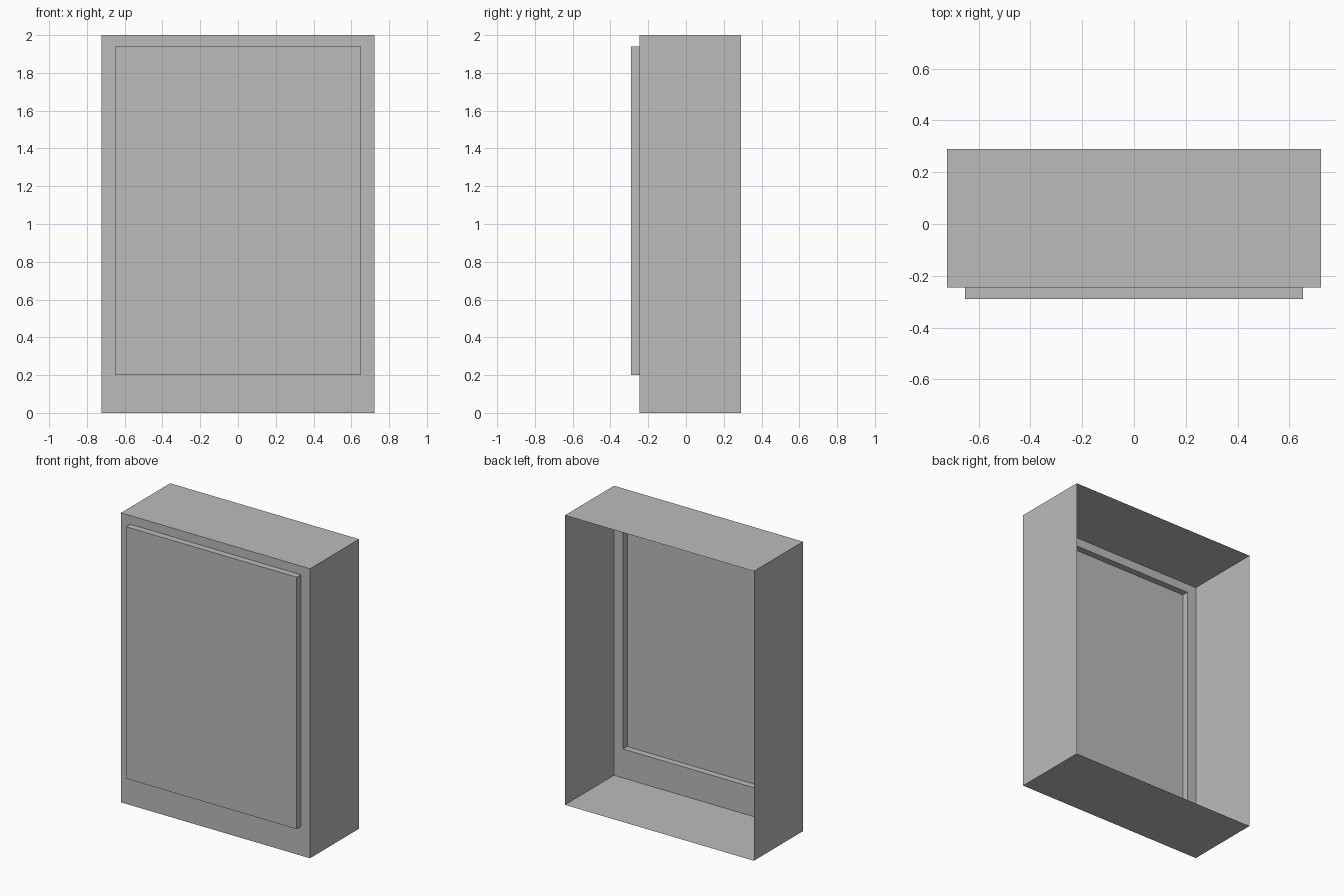
import bpy, bmesh

if "Cube" in bpy.data.objects:
    bpy.data.objects.remove(bpy.data.objects["Cube"])

W, D0, D1, H = 0.722, -0.245, 0.29, 2.0     # cabinet half width, front, back, height
PW, PY, PZ0, PZ1 = 0.652, -0.29, 0.20, 1.94  # raised door panel

grey = bpy.data.materials.new("plain grey")
grey.diffuse_color = (0.5, 0.5, 0.5, 1)
grey.use_nodes = True
grey.node_tree.nodes["Principled BSDF"].inputs["Base Color"].default_value = grey.diffuse_color


def ring(bm, w, y, z0, z1):
    """Rectangle of vertices facing the front."""
    return [bm.verts.new(p) for p in ((-w, y, z0), (w, y, z0), (w, y, z1), (-w, y, z1))]


def bridge(bm, a, b):
    """Join two rectangles with four quads."""
    for i in range(4):
        j = (i + 1) % 4
        bm.faces.new((a[i], a[j], b[j], b[i]))


def finish(bm, name):
    mesh = bpy.data.meshes.new(name)
    bm.to_mesh(mesh)
    bm.free()
    mesh.materials.append(grey)
    bpy.context.collection.objects.link(bpy.data.objects.new(name, mesh))


# Open-backed cabinet shell with a door opening in its front
bm = bmesh.new()
back = ring(bm, W, D1, 0, H)
front = ring(bm, W, D0, 0, H)
opening = ring(bm, PW, D0, PZ0, PZ1)
bridge(bm, back, front)
bridge(bm, front, opening)
finish(bm, "cabinet_shell")

# Door panel pushed out of the front, hollow behind
bm = bmesh.new()
rim = ring(bm, PW, D0, PZ0, PZ1)
face = ring(bm, PW, PY, PZ0, PZ1)
bridge(bm, rim, face)
bm.faces.new(face)
finish(bm, "door_panel")
